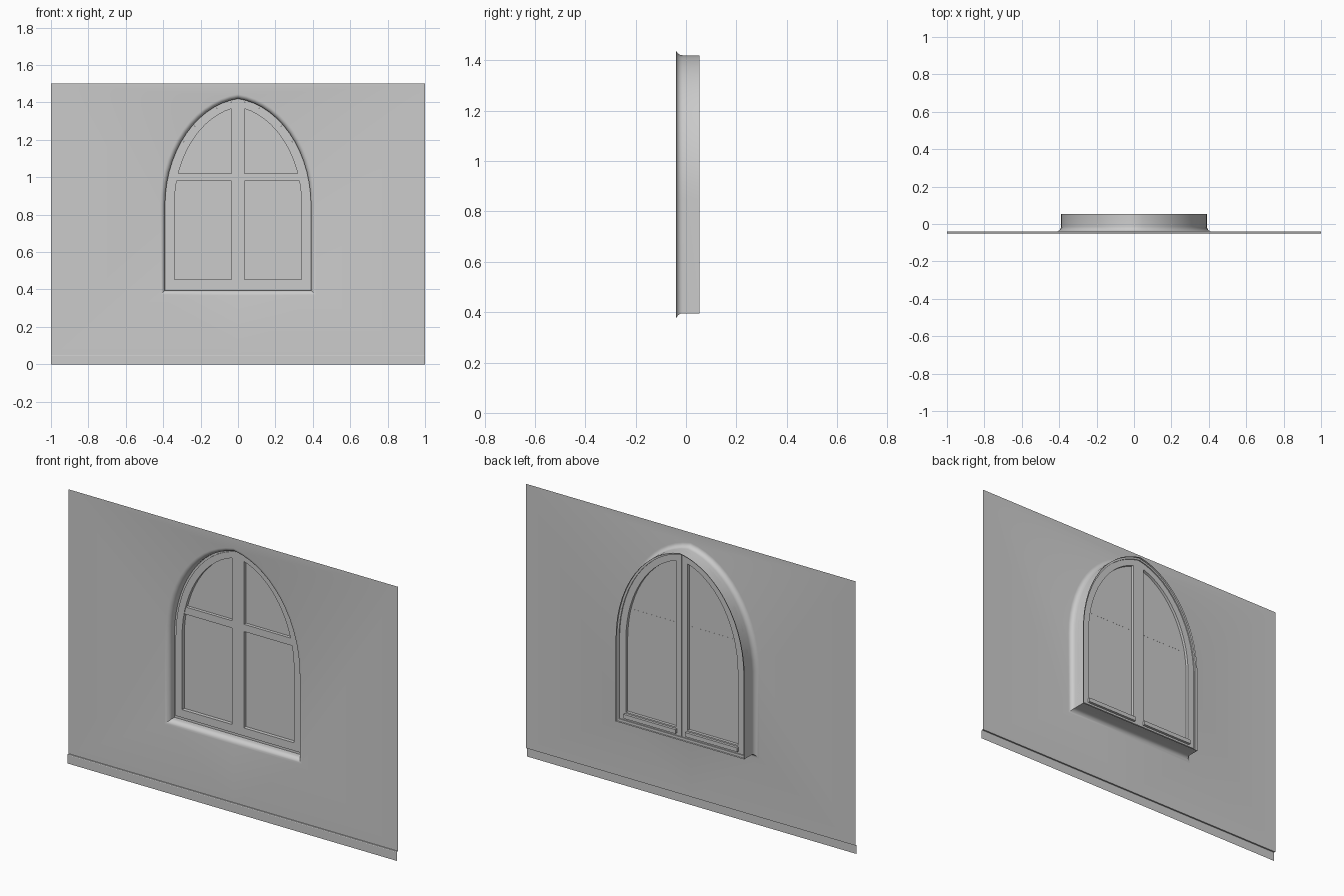
import bpy, math

if "Cube" in bpy.data.objects:
    bpy.data.objects.remove(bpy.data.objects["Cube"])

W, Z0, ZC, H = 0.39, 0.395, 0.85, 0.57   # opening half width, bottom, spring line, rise
WALL_Y, BACK_Y, R = -0.04, 0.053, 0.027


def half_arch(inset, x0=0.0, n=14):
    """Right half outline (x, z): bottom centre, corner, then up the arch to x0."""
    a, b = W - inset, H - 0.9 * inset
    rad = (a * a + b * b) / (2 * a)
    zb = Z0 + inset * (1.15 if inset > 0 else 1)
    pts = [(x0, zb), (a, zb)]
    t_end = math.acos(x0 / a)
    for i in range(n + 1):
        x = a * math.cos(t_end * i / n)
        ellipse = b * math.sqrt(max(0, 1 - (x / a) ** 2))
        pointed = math.sqrt(max(0, rad * rad - (x + rad - a) ** 2))
        pts.append((x, ZC + 0.6 * ellipse + 0.4 * pointed))
    return pts


def make(name, verts, faces, merge=False):
    """Mesh of the right half, mirrored to the left."""
    me = bpy.data.meshes.new(name)
    me.from_pydata(verts, [], faces)
    ob = bpy.data.objects.new(name, me)
    bpy.context.collection.objects.link(ob)
    mod = ob.modifiers.new("mirror", "MIRROR")
    mod.use_mirror_merge = merge
    mod.merge_threshold = 0.0001
    bpy.ops.object.select_all(action="DESELECT")
    ob.select_set(True)
    bpy.context.view_layer.objects.active = ob
    bpy.ops.object.shade_smooth_by_angle(angle=math.radians(30))
    return ob


def strips(rings, closed):
    """Join equal-length rings of 3D points with quads."""
    n = len(rings[0])
    verts = [v for r in rings for v in r]
    faces = []
    for k in range(len(rings) - 1):
        for i in range(n if closed else n - 1):
            j = (i + 1) % n
            faces.append((k * n + i, k * n + j, (k + 1) * n + j, (k + 1) * n + i))
    return verts, faces


def at_y(pts, y):
    return [(x, y, z) for x, z in pts]


def box(name, x1, x2, y1, y2, z1, z2):
    lo = [(x1, y1), (x2, y1), (x2, y2), (x1, y2)]
    v = [(x, y, z) for z in (z1, z2) for x, y in lo]
    f = [(3, 2, 1, 0), (4, 5, 6, 7)]
    f += [(i, (i + 1) % 4, (i + 1) % 4 + 4, i + 4) for i in range(4)]
    return make(name, v, f)


def frame(name, outer, inner, y1, y2, closed):
    rings = [at_y(outer, y1), at_y(inner, y1), at_y(inner, y2), at_y(outer, y2), at_y(outer, y1)]
    return make(name, *strips(rings, closed), merge=not closed)


# Wall with rounded edge flowing into the deep reveal
rings = []
for i in range(7):
    t = math.pi / 2 * i / 6
    rings.append(at_y(half_arch(-R * (1 - math.sin(t))), WALL_Y + R * (1 - math.cos(t))))
rings.append(at_y(half_arch(0), BACK_Y))
n = len(rings[0])
verts, faces = strips(rings, False)
c = len(verts)
verts += [(0, WALL_Y, 1.5), (1, WALL_Y, 1.5), (1, WALL_Y, 0.05), (0, WALL_Y, 0.05)]
faces.append(tuple(range(n)) + (c, c + 1, c + 2, c + 3))
faces = [tuple(reversed(f)) for f in faces[:-1]] + [faces[-1]]
make("wall", verts, faces, merge=True)

# Skirting step along the foot of the wall
profile = [(WALL_Y, 0.05), (-0.048, 0.05), (-0.05, 0.047), (-0.05, 0)]
make("skirting", *strips([[(x, y, z) for x in (0, 1)] for y, z in profile], False), merge=True)

# Fixed frame lining the opening
frame("fixed_frame", half_arch(0), half_arch(0.012), 0.006, 0.042, False)

# Two opening sashes meeting in the middle
pane = half_arch(0.05, 0.035)
frame("sash", half_arch(0.012, 0.0008), pane, 0.0, 0.036, True)

# Glass
make("glass", at_y(pane, 0.02), [tuple(range(len(pane)))])

# Glazing bars on the front of the glass
box("glazing_bar", 0.03, 0.338, 0.003, 0.0205, 0.98, 1.02)

# Drip bars at the back of each sash foot
box("drip_bar", 0.03, 0.345, 0.034, 0.05, 0.422, 0.445)
